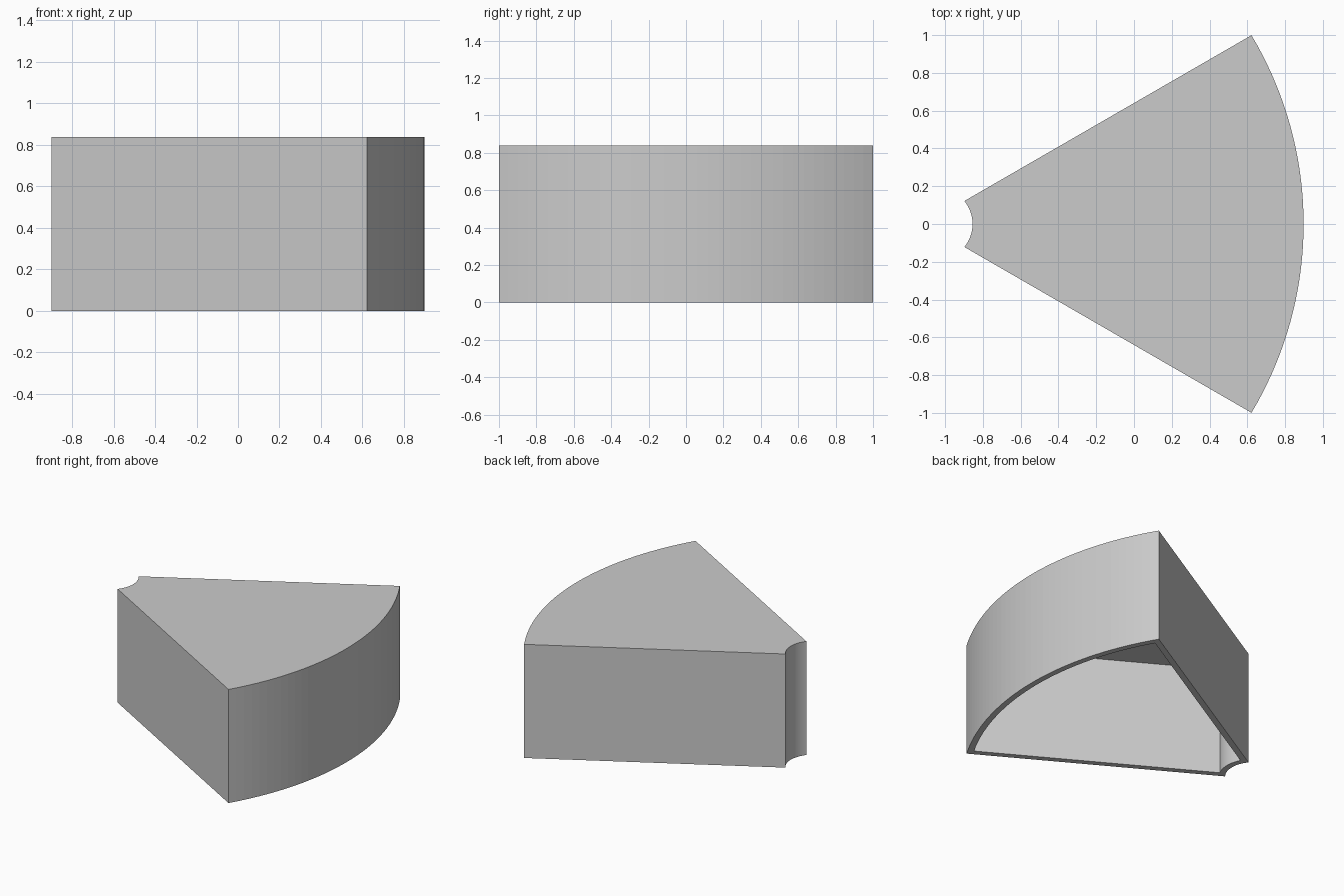
import bpy
import bmesh
from math import asin, cos, sin, radians

cube = bpy.data.objects.get("Cube")
if cube:
    bpy.data.objects.remove(cube, do_unlink=True)

OUTER, INNER = 1.947, 0.194   # radii of the two concentric arcs
CENTRE_X = -1.049             # arc centre
HALF_ANGLE = radians(30)      # direction of the straight sides
OFFSET = 0.03                 # distance from arc centre to each side
HEIGHT, WALL = 0.8385, 0.042
STEPS = 36


def arc(radius, offset, z):
    """Points from the front side to the back side along one arc."""
    end = HALF_ANGLE + asin(offset / radius)
    angles = [end * (2 * i / STEPS - 1) for i in range(STEPS + 1)]
    return [(CENTRE_X + radius * cos(a), radius * sin(a), z) for a in angles]


def outline(bm, inset, z):
    """Closed sector loop: outer arc, then inner arc backwards."""
    offset = OFFSET - inset
    points = arc(OUTER - inset, offset, z) + arc(INNER + inset, offset, z)[::-1]
    return [bm.verts.new(p) for p in points]


def bridge(bm, a, b):
    for i in range(len(a)):
        j = (i + 1) % len(a)
        bm.faces.new((a[i], a[j], b[j], b[i]))


def cap(bm, loop):
    """Strip of quads between the two arcs of a loop."""
    n = len(loop)
    for i in range(STEPS):
        bm.faces.new((loop[i], loop[i + 1], loop[n - 2 - i], loop[n - 1 - i]))


# Hollow wedge cover, open underneath
bm = bmesh.new()
top = outline(bm, 0, HEIGHT)
foot = outline(bm, 0, 0)
rim = outline(bm, WALL, 0)
ceiling = outline(bm, WALL, HEIGHT - WALL)
cap(bm, top)
bridge(bm, top, foot)
bridge(bm, foot, rim)
bridge(bm, rim, ceiling)
cap(bm, ceiling)
bmesh.ops.recalc_face_normals(bm, faces=bm.faces)
mesh = bpy.data.meshes.new("wedge_cover")
bm.to_mesh(mesh)
bm.free()

# Plain grey material
colour = (0.6, 0.6, 0.6, 1)
grey = bpy.data.materials.new("light_grey")
grey.use_nodes = True
grey.diffuse_color = colour
grey.node_tree.nodes["Principled BSDF"].inputs["Base Color"].default_value = colour
mesh.materials.append(grey)

wedge = bpy.data.objects.new("wedge_cover", mesh)
bpy.context.collection.objects.link(wedge)
